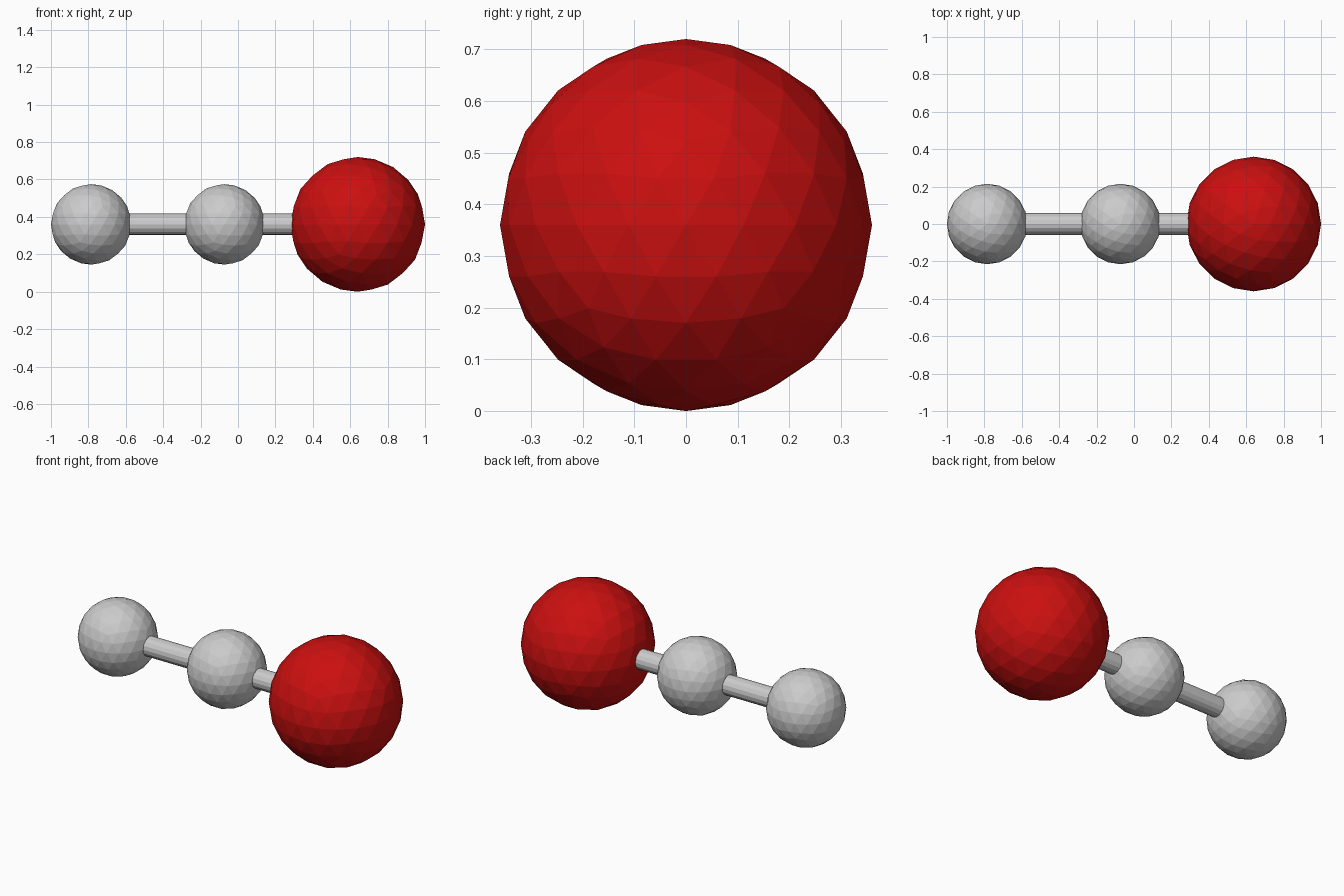
import bpy
from math import pi

if "Cube" in bpy.data.objects:
    bpy.data.objects.remove(bpy.data.objects["Cube"])

Z = 0.36
R_SMALL, R_LARGE, R_ROD = 0.215, 0.36, 0.0575

red = bpy.data.materials.new("red")
red.diffuse_color = (0.6, 0.005, 0.005, 1)
red.use_nodes = True
red.node_tree.nodes["Principled BSDF"].inputs["Base Color"].default_value = red.diffuse_color


def ball(name, x, r, mat=None):
    bpy.ops.mesh.primitive_ico_sphere_add(subdivisions=3, radius=r, location=(x, 0, Z))
    o = bpy.context.object
    o.name = name
    if mat:
        o.data.materials.append(mat)


def rod(name, x0, x1):
    bpy.ops.mesh.primitive_cylinder_add(vertices=16, radius=R_ROD, depth=x1 - x0,
                                        location=((x0 + x1) / 2, 0, Z),
                                        rotation=(0, pi / 2, 0))
    bpy.context.object.name = name


# evenly spaced ball centres along x
left, right = -1 + R_SMALL, 1 - R_LARGE
middle = (left + right) / 2

# balls
ball("end_ball", left, R_SMALL)
ball("middle_ball", middle, R_SMALL)
ball("large_red_ball", right, R_LARGE, red)

# connecting rods
rod("left_rod", left, middle)
rod("right_rod", middle, right)
